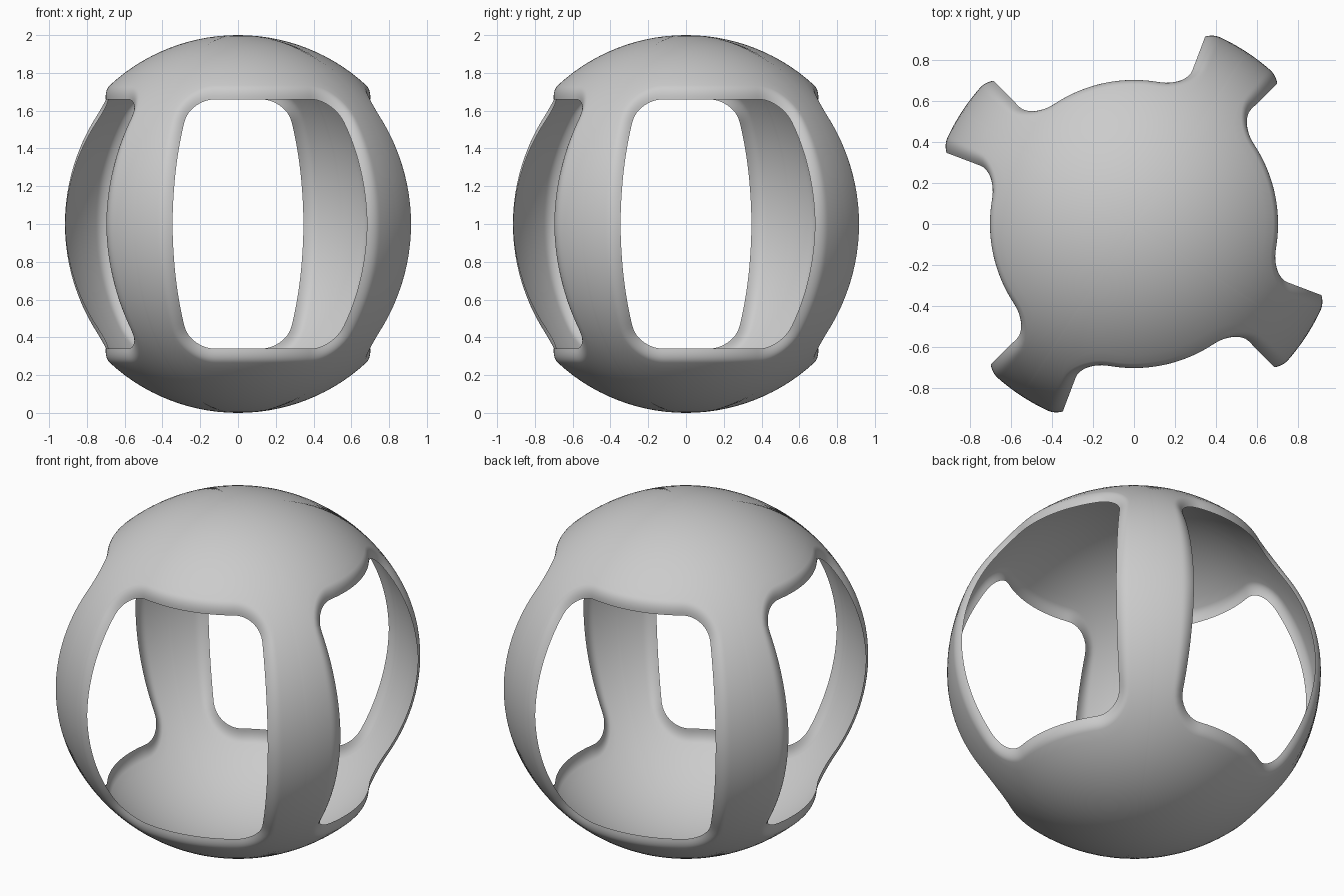
import bpy
import bmesh
from math import radians, sin, cos, hypot

cube = bpy.data.objects.get("Cube")
if cube:
    bpy.data.objects.remove(cube, do_unlink=True)

# Window layout on the sphere, in degrees
WINDOWS = 4
TURN = 11.8                      # azimuth of the first window's centre
HALF_W, HALF_H = 32.6, 43.3      # half width and half height
CORNER_W, CORNER_H = 11, 9       # corner rounding
LIP = 4                          # width of the inward-curled edge
SIDE = 48                        # samples along each window side
LIP_RINGS, WALL_RINGS = 6, 14


def clamp(v, limit):
    return max(-limit, min(limit, v))


def square_loop():
    """Points around the border of the unit square."""
    steps = [-1 + 2 * i / SIDE for i in range(SIDE)]
    return ([(s, -1) for s in steps] + [(1, s) for s in steps]
            + [(-s, 1) for s in steps] + [(-1, -s) for s in steps])


def window_edge(u, v, offset):
    """Rounded window outline, pushed outward by an offset."""
    az, lat = HALF_W * u, HALF_H * v
    ca, cl = clamp(az, HALF_W - CORNER_W), clamp(lat, HALF_H - CORNER_H)
    da, dl = (az - ca) / CORNER_W, (lat - cl) / CORNER_H
    n = hypot(da, dl)
    return ca + (CORNER_W + offset) * da / n, cl + (CORNER_H + offset) * dl / n


def on_sphere(az, lat, offset):
    """Sphere point, sunk inward close to a window edge."""
    az, lat = radians(az), radians(lat)
    curl = max(0, 1 - offset / LIP) ** 2
    r = 1 - curl * (0.024 + 0.02 * abs(sin(lat)))
    return r * cos(lat) * cos(az), r * cos(lat) * sin(az), 1 + r * sin(lat)


def window_rings():
    """Rings from the curled lip out to the border of the sector."""
    loop = square_loop()
    rings = []
    for i in range(LIP_RINGS + 1):
        off = LIP * i / LIP_RINGS
        rings.append([(*window_edge(u, v, off), off) for u, v in loop])
    inner = rings[-1]
    half_sector = 180 / WINDOWS
    for i in range(1, WALL_RINGS + 1):
        t = i / WALL_RINGS
        rings.append([(a + (half_sector * u - a) * t, b + (90 * v - b) * t, LIP)
                      for (a, b, _), (u, v) in zip(inner, loop)])
    return rings


# Spherical shell: two caps joined by four curved bars
bm = bmesh.new()
rings = window_rings()
for k in range(WINDOWS):
    centre = TURN + k * 360 / WINDOWS
    grid = [[bm.verts.new(on_sphere(a + centre, b, off)) for a, b, off in ring]
            for ring in rings]
    for low, high in zip(grid, grid[1:]):
        for j in range(len(low)):
            n = (j + 1) % len(low)
            bm.faces.new((low[n], low[j], high[j], high[n]))
bmesh.ops.remove_doubles(bm, verts=bm.verts, dist=0.0001)
bmesh.ops.dissolve_degenerate(bm, edges=bm.edges, dist=0.00001)

# Turn all faces outward
bm.normal_update()
for f in bm.faces:
    c = f.calc_center_median()
    c.z -= 1
    if f.normal.dot(c) < 0:
        f.normal_flip()

mesh = bpy.data.meshes.new("windowed_sphere_shell")
bm.to_mesh(mesh)
bm.free()
shell = bpy.data.objects.new("windowed_sphere_shell", mesh)
bpy.context.collection.objects.link(shell)
for p in mesh.polygons:
    p.use_smooth = True

# Plain grey
grey = bpy.data.materials.new("light_grey")
grey.use_nodes = True
colour = (0.6, 0.6, 0.6, 1)
grey.diffuse_color = colour
grey.node_tree.nodes["Principled BSDF"].inputs["Base Color"].default_value = colour
mesh.materials.append(grey)
